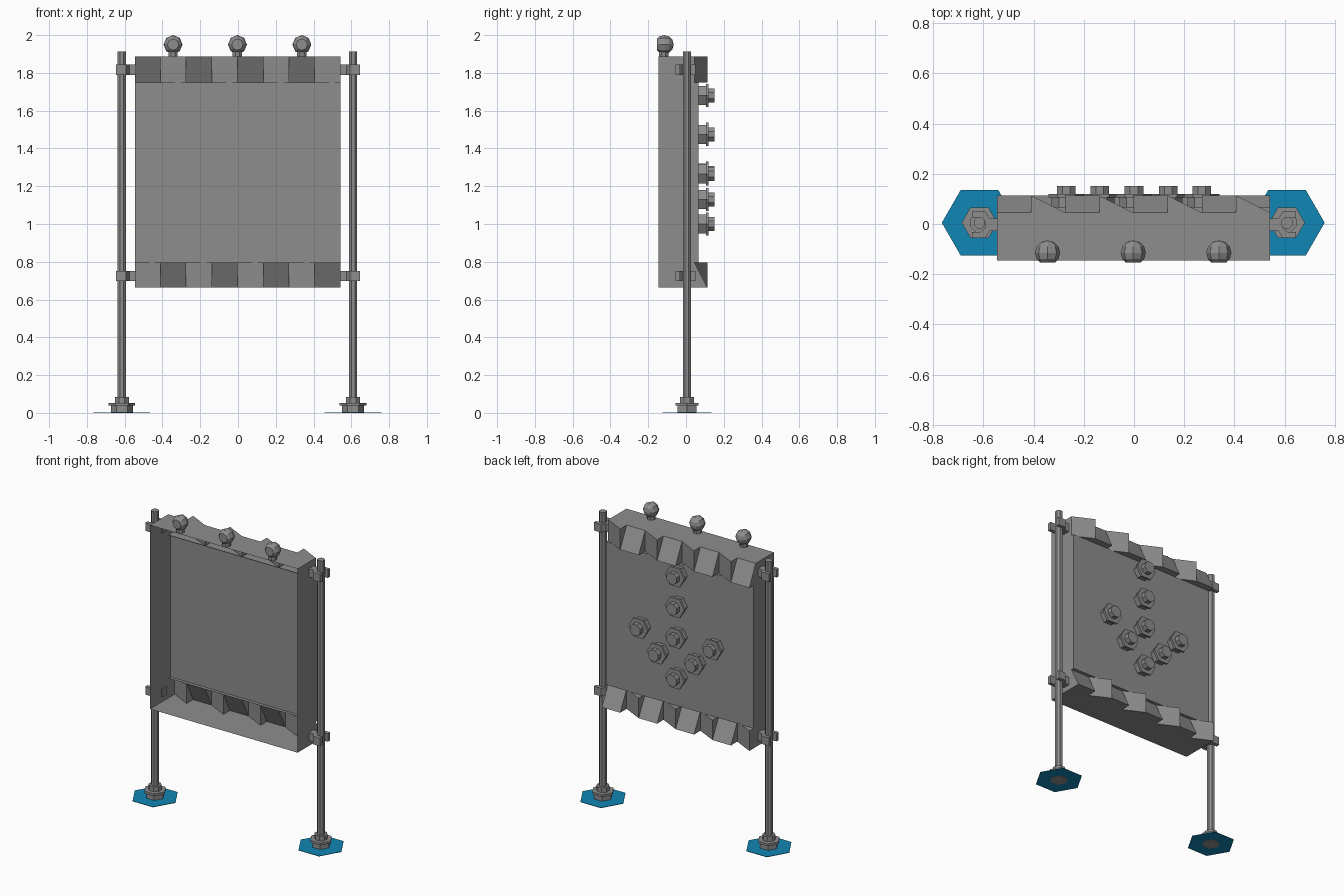
import bpy
import bmesh
from math import pi
from mathutils import Matrix, Vector

if "Cube" in bpy.data.objects:
    bpy.data.objects.remove(bpy.data.objects["Cube"])


def material(name, rgb):
    m = bpy.data.materials.new(name)
    m.use_nodes = True
    m.diffuse_color = (*rgb, 1)
    m.node_tree.nodes["Principled BSDF"].inputs["Base Color"].default_value = (*rgb, 1)
    return m


GRAY = material("metal_gray", (0.27, 0.27, 0.27))
BLUE = material("pad_blue", (0.005, 0.24, 0.46))


def finish(name, bm, mat=GRAY, smooth=False):
    bmesh.ops.recalc_face_normals(bm, faces=bm.faces)
    mesh = bpy.data.meshes.new(name)
    bm.to_mesh(mesh)
    bm.free()
    mesh.materials.append(mat)
    for p in mesh.polygons:
        p.use_smooth = smooth
    ob = bpy.data.objects.new(name, mesh)
    bpy.context.collection.objects.link(ob)
    return ob


def face(bm, *pts):
    bm.faces.new([bm.verts.new(p) for p in pts])


def prism(bm, r, z0, z1, sides=6, matrix=Matrix(), turn=0.0):
    local = Matrix.Translation((0, 0, (z0 + z1) / 2)) @ Matrix.Rotation(turn, 4, "Z")
    bmesh.ops.create_cone(bm, cap_ends=True, segments=sides, radius1=r, radius2=r,
                          depth=z1 - z0, matrix=matrix @ local)


def stepped_nut(name, matrix):
    bm = bmesh.new()
    prism(bm, 0.058, 0, 0.038, 6, matrix, pi / 6)
    prism(bm, 0.071, 0.038, 0.053, 6, matrix, pi / 6)
    prism(bm, 0.04, 0.053, 0.085, 8, matrix, pi / 8)
    return finish(name, bm)


# Main dimensions of the open-fronted case
L, R = -0.546, 0.542
FRONT, VALLEY, PANEL, OUT = -0.146, 0.045, 0.067, 0.113
Z0, Z1, Z2, Z3 = 0.663, 0.796, 1.75, 1.888
STEP = (R - L) / 8

# Case: back panel, floor, lid and side walls
bm = bmesh.new()
face(bm, (L, PANEL, Z1), (R, PANEL, Z1), (R, PANEL, Z2), (L, PANEL, Z2))
for z in (Z0, Z3):
    face(bm, (L, FRONT, z), (R, FRONT, z), (R, VALLEY, z), (L, VALLEY, z))
for z in (Z1, Z2):
    face(bm, (L, VALLEY, z), (R, VALLEY, z), (R, PANEL, z), (L, PANEL, z))
left_profile = [(FRONT, Z0), (OUT, Z0), (OUT, Z1), (PANEL, Z1),
                (PANEL, Z2), (OUT, Z2), (VALLEY, Z3), (FRONT, Z3)]
right_profile = [(FRONT, Z0), (OUT, Z0), (VALLEY, Z1), (PANEL, Z1),
                 (PANEL, Z2), (VALLEY, Z2), (VALLEY, Z3), (FRONT, Z3)]
for x, profile in ((L, left_profile), (R, right_profile)):
    face(bm, *[(x, y, z) for y, z in profile])
finish("case", bm)


# Toothed strips: leaning facets alternate with upright slanted facets
def toothed_strip(name, zb, zt, first):
    bm = bmesh.new()
    V, O = VALLEY, OUT
    for i in range(8):
        a, b = L + i * STEP, L + (i + 1) * STEP
        if (i + first) % 2 == 0:
            face(bm, (a, V, zt), (b, V, zt), (b, O, zb), (a, O, zb))
            face(bm, (a, V, zb), (b, V, zb), (b, O, zb), (a, O, zb))
            if i < 7:
                face(bm, (b, V, zt), (b, O, zt), (b, O, zb))
        else:
            face(bm, (a, O, zt), (b, V, zt), (b, V, zb), (a, O, zb))
            for z in (zb, zt):
                face(bm, (a, V, z), (a, O, z), (b, V, z))
            if i < 7:
                face(bm, (b, V, zt), (b, V, zb), (b, O, zb))
    bmesh.ops.remove_doubles(bm, verts=bm.verts, dist=0.0001)
    finish(name, bm)


toothed_strip("upper_toothed_strip", Z2, Z3, 0)
toothed_strip("lower_toothed_strip", Z0, Z1, 1)

# Poles, feet, ground pads and clamps on both sides
half_clamp = [(0.54, 0.025), (0.575, 0.025), (0.592, 0.052), (0.645, 0.052),
              (0.645, 0.028), (0.612, 0.028), (0.592, 0.012)]
clamp_outline = half_clamp + [(x, -y) for x, y in reversed(half_clamp)]
for side, sx, px in (("right", -1, -0.615), ("left", 1, 0.609)):
    at = Matrix.Translation((px, 0.005, 0))
    bm = bmesh.new()
    prism(bm, 0.024, 0.05, 1.912, 8, at, pi / 8)
    finish(side + "_pole", bm)
    stepped_nut(side + "_foot", at)
    bm = bmesh.new()
    prism(bm, 0.15, 0.001, 0.004, 6, at, pi / 2)
    finish(side + "_ground_pad", bm, BLUE)
    for level, z in (("lower", 0.725), ("upper", 1.817)):
        bm = bmesh.new()
        face(bm, *[(sx * x, y - 0.003, z - 0.027) for x, y in clamp_outline])
        ext = bmesh.ops.extrude_face_region(bm, geom=bm.faces[:])
        bmesh.ops.translate(bm, vec=(0, 0, 0.054),
                            verts=[v for v in ext["geom"] if isinstance(v, bmesh.types.BMVert)])
        finish(f"{side}_{level}_clamp", bm)

# Nuts on the back, laid out as a downward arrow
nuts = [(0, 1.68), (0, 1.475), (0, 1.27), (0, 1.0)]
for s in (-1, 1):
    nuts += [(s * 0.27, 1.265), (s * 0.136, 1.13)]
for i, (x, z) in enumerate(nuts):
    stepped_nut(f"back_nut_{i + 1}",
                Matrix.Translation((x, PANEL, z)) @ Matrix.Rotation(-pi / 2, 4, "X"))

# Lamps on the lid: faceted bulb with a flat front, on a short stem
for i in range(3):
    x = (i - 1) * 0.341 - 0.003
    bm = bmesh.new()
    bmesh.ops.create_uvsphere(bm, u_segments=8, v_segments=6, radius=0.05)
    bmesh.ops.rotate(bm, verts=bm.verts, cent=(0, 0, 0), matrix=Matrix.Rotation(pi / 2, 3, "X"))
    bmesh.ops.translate(bm, verts=bm.verts, vec=(x, -0.115, 1.95))
    cut = bmesh.ops.bisect_plane(bm, geom=bm.verts[:] + bm.edges[:] + bm.faces[:],
                                 plane_co=Vector((0, -0.153, 0)), plane_no=(0, -1, 0),
                                 clear_outer=True)
    edges = [e for e in cut["geom_cut"] if isinstance(e, bmesh.types.BMEdge)]
    bmesh.ops.edgeloop_fill(bm, edges=edges)
    finish(f"lamp_bulb_{i + 1}", bm)
    bm = bmesh.new()
    prism(bm, 0.027, Z3, 1.925, 8, Matrix.Translation((x, -0.118, 0)), pi / 8)
    finish(f"lamp_stem_{i + 1}", bm)
